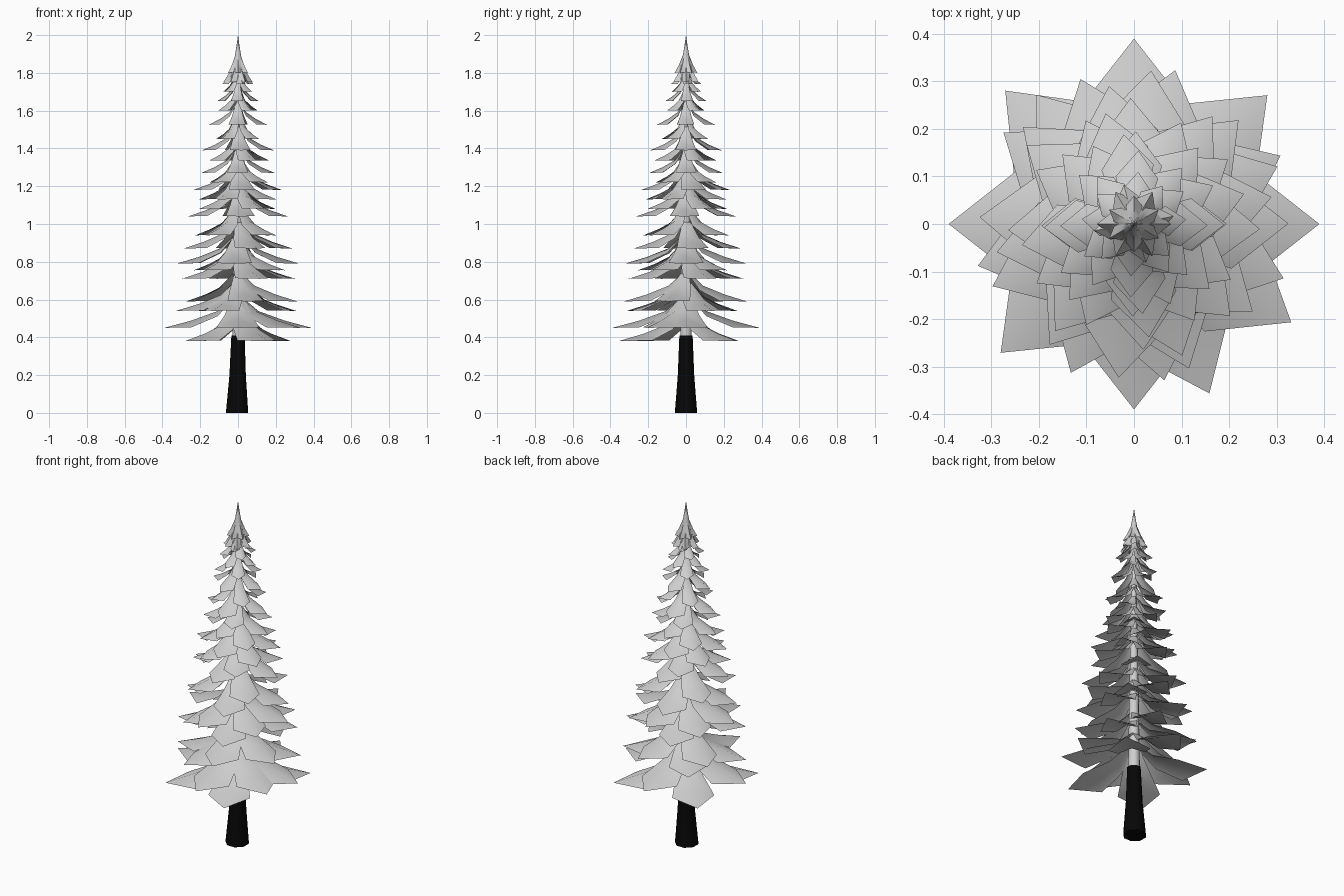
import bpy, bmesh, math, random

random.seed(4)
old = bpy.data.objects.get("Cube")
if old:
    bpy.data.objects.remove(old)


def material(name, color):
    m = bpy.data.materials.new(name)
    m.use_nodes = True
    m.diffuse_color = color
    m.node_tree.nodes["Principled BSDF"].inputs["Base Color"].default_value = color
    return m


bark = material("black bark", (0.002, 0.002, 0.002, 1))
foliage = material("pale grey foliage", (0.62, 0.62, 0.62, 1))


def finish(name, bm, mat, angle):
    mesh = bpy.data.meshes.new(name)
    bm.to_mesh(mesh)
    bm.free()
    mesh.materials.append(mat)
    ob = bpy.data.objects.new(name, mesh)
    bpy.context.collection.objects.link(ob)
    bpy.ops.object.select_all(action="DESELECT")
    ob.select_set(True)
    bpy.context.view_layer.objects.active = ob
    bpy.ops.object.shade_smooth_by_angle(angle=math.radians(angle))


def tapered_pole(name, profile, mat, sides=8):
    """Stack of rings given as (radius, height, x offset)."""
    bm = bmesh.new()
    rings = []
    for r, z, dx in profile:
        ring = []
        for i in range(sides):
            a = math.tau * (i + 0.5) / sides
            ring.append(bm.verts.new((dx + r * math.cos(a), r * math.sin(a), z)))
        rings.append(ring)
    for low, high in zip(rings, rings[1:]):
        for i in range(sides):
            j = (i + 1) % sides
            bm.faces.new((low[i], low[j], high[j], high[i]))
    bm.faces.new(rings[0][::-1])
    bm.faces.new(rings[-1])
    finish(name, bm, mat, 50)


def add_bough(bm, z, reach, drop, angle):
    """Pointed leaf sheet with a raised ridge, flaring away from the stem."""
    c, s = math.cos(angle), math.sin(angle)

    def point(r, side, height):
        return bm.verts.new((reach * (r * c - side * s), reach * (r * s + side * c),
                             z + drop * height))

    # Radius, half width, ridge height and edge height of each row
    rows = []
    for r, w, ridge, edge in ((0.03, 0.06, 1, 0.97),
                              (0.28, 0.19, 0.52, 0.36),
                              (0.63, 0.29, 0.23, 0.02)):
        rows.append([point(r, -w, edge), point(r, 0, ridge), point(r, w, edge)])
    for a, b in zip(rows, rows[1:]):
        for i in range(2):
            bm.faces.new((a[i], b[i], b[i + 1], a[i + 1]))
    tip = point(1, 0, 0)
    for i in range(2):
        bm.faces.new((rows[-1][i], tip, rows[-1][i + 1]))


def add_tier(name, z, reach, drop, angles):
    bm = bmesh.new()
    for a in angles:
        add_bough(bm, z, reach, drop, math.radians(a))
    finish(name, bm, foliage, 70)


# Trunk and inner stem
tapered_pole("trunk", [(0.064, 0, -0.005), (0.047, 0.2, -0.002), (0.038, 0.41, 0)], bark)
tapered_pole("inner_stem", [(0.033, 0.4, 0), (0.024, 1.0, 0), (0.01, 1.7, 0),
                            (0.005, 1.92, 0), (0.001, 2.0, 0)], foliage)

# Lowest tiers, with uneven spacing: tip height, reach, directions
low_tiers = [(0.38, 0.39, (44, 134, 224, -66)),
             (0.45, 0.39, (0, 90, 180, 270, -32)),
             (0.54, 0.34, (25, 127, 195, 247)),
             (0.59, 0.335, (75, 145, -79, -20))]
for n, (z, reach, angles) in enumerate(low_tiers):
    add_tier(f"low_tier_{n + 1}", z, reach, 0.1 + 0.18 * reach, angles)

# Upper tiers of four: tip height, reach, turn
tiers = [(0.71, 0.325, 25), (0.755, 0.31, 50), (0.79, 0.325, -3),
         (0.87, 0.295, 15), (0.94, 0.28, 50), (1.04, 0.265, 0), (1.08, 0.24, 30),
         (1.13, 0.235, 65), (1.18, 0.24, 10), (1.22, 0.21, 45), (1.27, 0.195, 0),
         (1.335, 0.185, 30), (1.39, 0.19, 5), (1.45, 0.155, 50), (1.525, 0.155, 0),
         (1.6, 0.125, 35), (1.65, 0.11, 0), (1.7, 0.1, 50), (1.74, 0.085, 15)]
for n, (z, reach, turn) in enumerate(tiers):
    angles = [turn + 90 * k + random.uniform(-6, 6) for k in range(4)]
    add_tier(f"upper_tier_{n + 1}", z, reach, 0.1 + 0.18 * reach, angles)

# Steep leaves closing the spire
for n, (z, reach, drop) in enumerate(((1.75, 0.078, 0.2), (1.8, 0.06, 0.18))):
    add_tier(f"spire_leaves_{n + 1}", z, reach, drop, [60 * k + 30 * n for k in range(6)])
